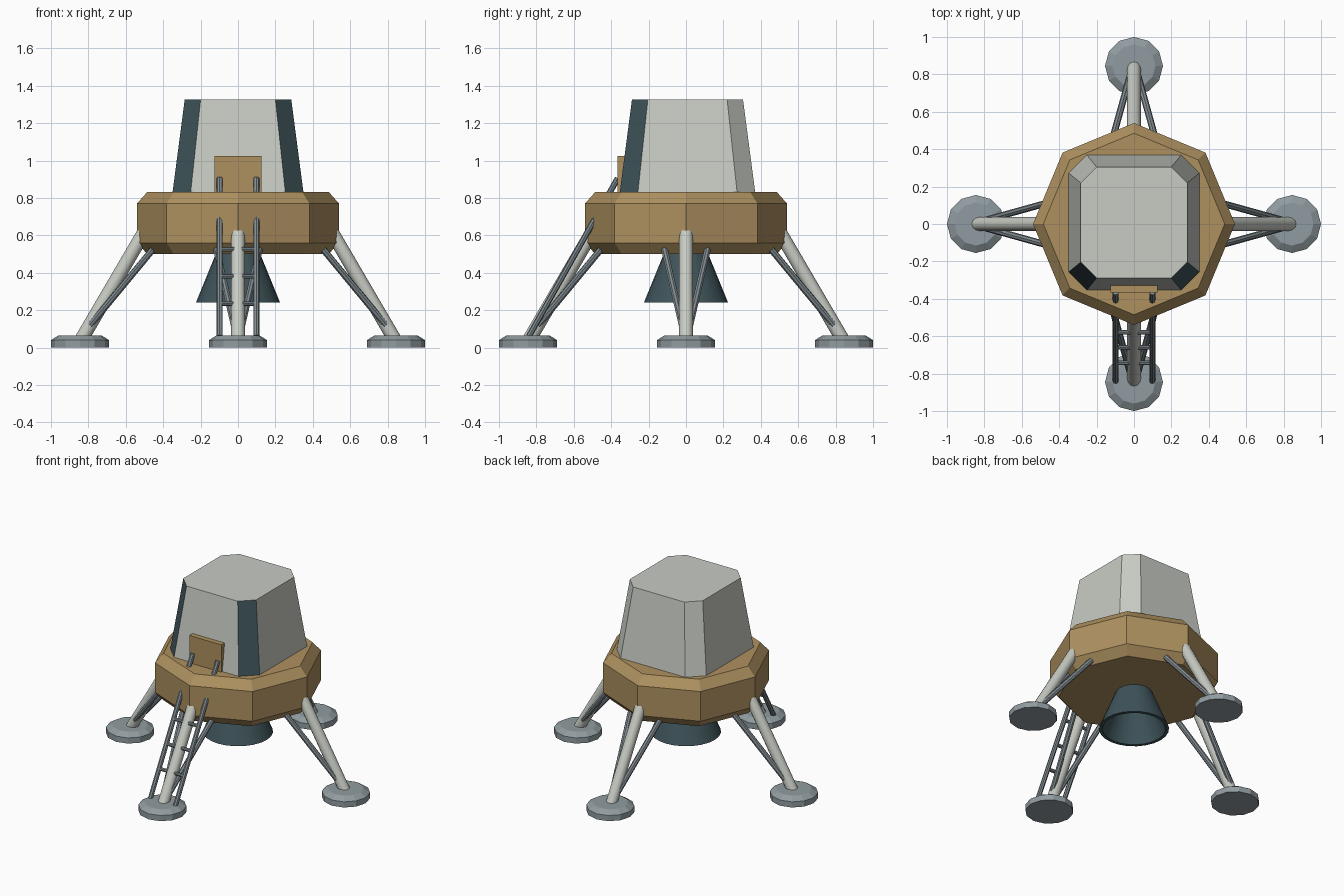
import bpy
import bmesh
import math
from mathutils import Vector, Matrix

cube = bpy.data.objects.get("Cube")
if cube:
    bpy.data.objects.remove(cube, do_unlink=True)


def material(name, r, g, b):
    mat = bpy.data.materials.new(name)
    mat.use_nodes = True
    mat.diffuse_color = (r, g, b, 1)
    mat.node_tree.nodes["Principled BSDF"].inputs["Base Color"].default_value = (r, g, b, 1)
    return mat


GOLD = material("gold foil", 0.42, 0.28, 0.115)
PALE = material("pale grey", 0.58, 0.60, 0.55)
METAL = material("steel grey", 0.28, 0.33, 0.35)
STRUT = material("strut grey", 0.22, 0.26, 0.28)
DARK = material("dark teal", 0.05, 0.09, 0.105)


def finish(name, bm, mats, smooth=False):
    bmesh.ops.recalc_face_normals(bm, faces=bm.faces)
    mesh = bpy.data.meshes.new(name)
    bm.to_mesh(mesh)
    bm.free()
    for mat in mats:
        mesh.materials.append(mat)
    obj = bpy.data.objects.new(name, mesh)
    bpy.context.collection.objects.link(obj)
    if smooth:
        bpy.ops.object.select_all(action="DESELECT")
        obj.select_set(True)
        bpy.context.view_layer.objects.active = obj
        bpy.ops.object.shade_smooth_by_angle(angle=math.radians(40))
    return obj


def bridge(bm, low, high):
    for i in range(len(low)):
        j = (i + 1) % len(low)
        bm.faces.new((low[i], low[j], high[j], high[i]))


def lathe(name, profile, sides, mat, center=(0, 0), closed=False, smooth=False):
    """Turn (radius, height) points about a vertical axis; cap or close the ends."""
    bm = bmesh.new()
    rings = []
    for r, z in profile:
        angles = [math.tau * i / sides for i in range(sides)]
        rings.append([bm.verts.new((center[0] + r * math.cos(a), center[1] + r * math.sin(a), z))
                      for a in angles])
    for low, high in zip(rings, rings[1:]):
        bridge(bm, low, high)
    if closed:
        bridge(bm, rings[-1], rings[0])
    else:
        bm.faces.new(rings[0])
        bm.faces.new(rings[-1])
    return finish(name, bm, [mat], smooth)


def rod(name, start, end, radius, mat, sides=12):
    start, end = Vector(start), Vector(end)
    axis = end - start
    turn = axis.to_track_quat("Z", "Y").to_matrix().to_4x4()
    bm = bmesh.new()
    bmesh.ops.create_cone(bm, cap_ends=True, segments=sides, radius1=radius, radius2=radius,
                          depth=axis.length, matrix=Matrix.Translation((start + end) / 2) @ turn)
    return finish(name, bm, [mat], True)


# Octagonal descent stage with chamfered rims
lathe("descent_stage", [(0.485, 0.5), (0.54, 0.56), (0.54, 0.77), (0.485, 0.832)], 8, GOLD)

# Hollow engine bell
lathe("engine_bell", [(0.115, 0.51), (0.225, 0.24), (0.203, 0.24), (0.095, 0.51)],
      24, DARK, closed=True, smooth=True)


# Tapered cabin with cut corners; the two front corners are windows
def cut_rectangle(bm, hx, hy, cut, z):
    y0 = 0.008
    points = []
    for sx, sy in ((1, 1), (-1, 1), (-1, -1), (1, -1)):
        pair = [(sx * hx, sy * (hy - cut)), (sx * (hx - cut), sy * hy)]
        points += pair if sx * sy > 0 else pair[::-1]
    return [bm.verts.new((x, y + y0, z)) for x, y in points]


cabin = bmesh.new()
floor_ring = cut_rectangle(cabin, 0.35, 0.362, 0.097, 0.83)
roof_ring = cut_rectangle(cabin, 0.285, 0.297, 0.085, 1.325)
bridge(cabin, floor_ring, roof_ring)
cabin.faces.new(floor_ring)
cabin.faces.new(roof_ring)
cabin.normal_update()
for face in cabin.faces:
    n = face.normal
    middle = face.calc_center_median()
    if abs(n.x) > 0.4 and abs(n.y) > 0.4 and middle.y < 0:
        face.material_index = 1
finish("cabin", cabin, [PALE, DARK])

# Hatch porch on the front of the cabin
hatch = bmesh.new()
bmesh.ops.create_cube(hatch, size=1, matrix=Matrix.Translation((0, -0.335, 0.925))
                      @ Matrix.Diagonal((0.25, 0.06, 0.2, 1)))
finish("hatch", hatch, [GOLD])

# Four legs, each with a main strut, two braces and a foot pad
for k, side in enumerate(("left", "back", "right", "front")):
    spin = Matrix.Rotation(k * math.pi / 2, 3, "Z")
    foot = spin @ Vector((0.845, 0, 0))
    lathe(side + "_foot_pad", [(0.155, 0), (0.155, 0.04), (0.115, 0.065)], 12, METAL,
          center=(foot.x, foot.y))
    rod(side + "_main_leg", spin @ Vector((0.845, 0, 0.03)), spin @ Vector((0.5, 0, 0.62)),
        0.037, PALE)
    for s in (-1, 1):
        rod(side + "_brace", spin @ Vector((0.79, 0.022 * s, 0.12)),
            spin @ Vector((0.455, 0.115 * s, 0.525)), 0.018, STRUT, 8)

# Ladder whose rails run up through the deck and end as handrails
BOTTOM, TOP = Vector((0, -0.84, 0.06)), Vector((0, -0.365, 0.905))
for s in (-1, 1):
    offset = Vector((0.098 * s, 0, 0))
    rod("ladder_rail", BOTTOM + offset, TOP + offset, 0.016, STRUT, 8)
for z in (0.235, 0.38, 0.525):
    p = BOTTOM.lerp(TOP, (z - BOTTOM.z) / (TOP.z - BOTTOM.z))
    rod("ladder_rung", p - Vector((0.098, 0, 0)), p + Vector((0.098, 0, 0)), 0.012, STRUT, 8)
